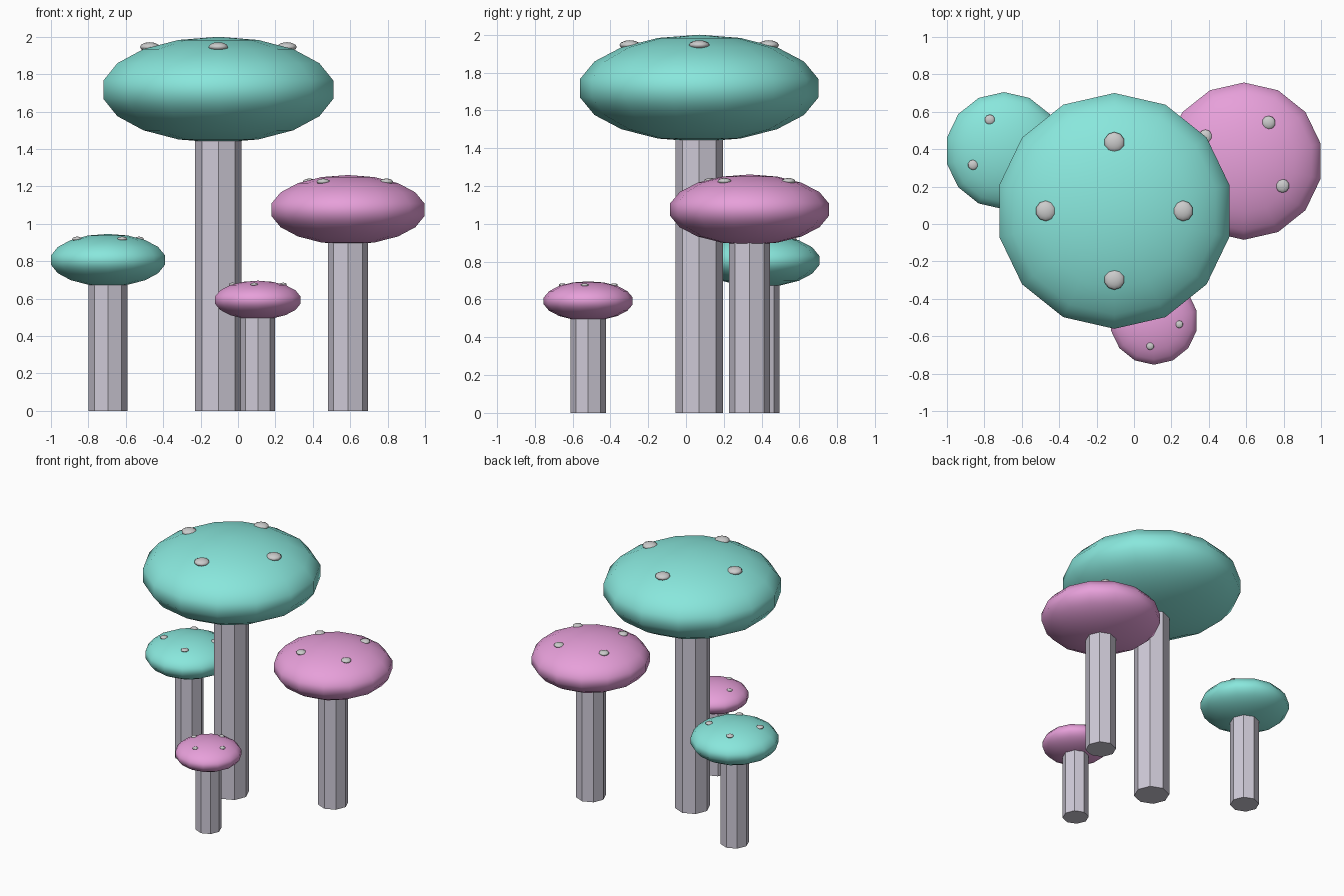
import bpy
from math import cos, sin, pi

if "Cube" in bpy.data.objects:
    bpy.data.objects.remove(bpy.data.objects["Cube"])


def material(name, rgb):
    m = bpy.data.materials.new(name)
    m.diffuse_color = (*rgb, 1)
    m.use_nodes = True
    m.node_tree.nodes["Principled BSDF"].inputs["Base Color"].default_value = m.diffuse_color
    return m


teal = material("teal", (0.25, 0.80, 0.72))
pink = material("pink", (0.80, 0.35, 0.70))
pale = material("pale_lilac", (0.62, 0.59, 0.68))


def finish(name, mat=None, smooth=False):
    ob = bpy.context.object
    ob.name = name
    if mat:
        ob.data.materials.append(mat)
    if smooth:
        bpy.ops.object.shade_smooth()
    return ob


def ellipsoid(name, loc, r, h, segs, rings, mat=None):
    bpy.ops.mesh.primitive_uv_sphere_add(segments=segs, ring_count=rings, radius=1, location=loc)
    bpy.context.object.scale = (r, r, h)
    finish(name, mat, True)


def mushroom(name, x, y, z, r, h, stem_r, turn, mat):
    # straight eight-sided stem, ending inside the cap
    bpy.ops.mesh.primitive_cylinder_add(vertices=8, radius=stem_r, depth=z, location=(x, y, z / 2))
    finish(name + "_stem", pale)
    # flattened cap
    ellipsoid(name + "_cap", (x, y, z), r, h, 14, 9, mat)
    # four raised spots around the cap
    for i in range(4):
        a = turn + i * pi / 2
        loc = (x + 0.573 * r * cos(a), y + 0.573 * r * sin(a), z + 0.807 * h)
        ellipsoid(f"{name}_spot_{i + 1}", loc, 0.086 * r, 0.04 * r, 10, 6)


# name, x, y, cap centre z, cap radius, cap half height, stem radius, spot turn, colour
mushroom("tall_mushroom", -0.105, 0.07, 1.717, 0.64, 0.283, 0.125, 0, teal)
mushroom("medium_mushroom", 0.588, 0.336, 1.075, 0.427, 0.186, 0.108, 1, pink)
mushroom("short_mushroom", -0.695, 0.392, 0.806, 0.318, 0.14, 0.103, 2, teal)
mushroom("tiny_mushroom", 0.106, -0.517, 0.592, 0.239, 0.104, 0.093, 3, pink)
